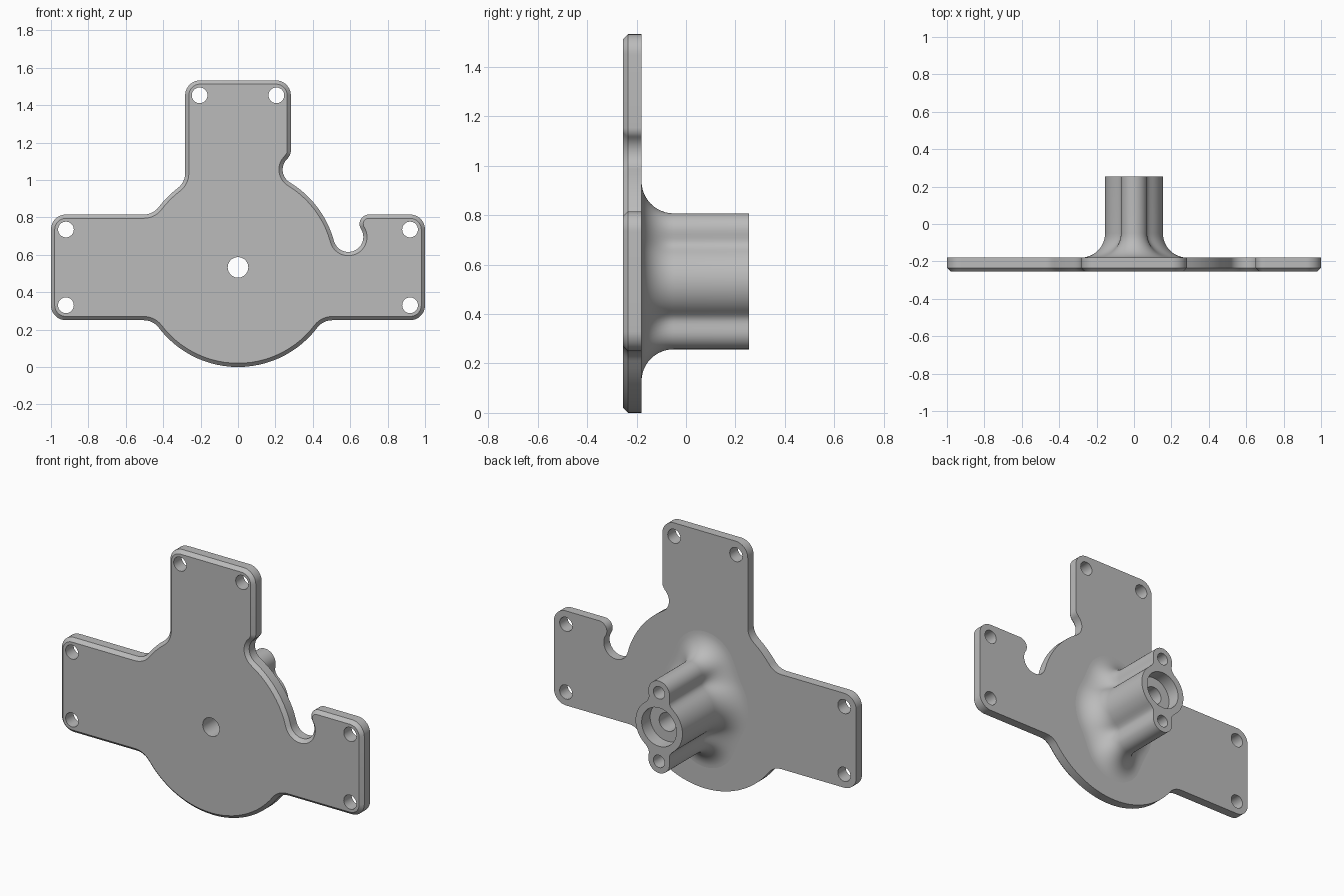
import bpy, bmesh, math
from math import sin, cos, radians, degrees, atan2, hypot, sqrt

if "Cube" in bpy.data.objects:
    bpy.data.objects.remove(bpy.data.objects["Cube"])

grey = bpy.data.materials.new("plain grey")
grey.use_nodes = True
COLOUR = (0.5, 0.5, 0.5, 1)
grey.diffuse_color = COLOUR
grey.node_tree.nodes["Principled BSDF"].inputs["Base Color"].default_value = COLOUR

CZ = 0.5325                      # height of the hub axis
R = 0.5325                       # round body of the plate
HALF = 0.2825                    # half width of each arm
FRONT, BACK, END = -0.255, -0.18, 0.255


def loft(name, rings):
    """Closed solid through rings of (x, y, z) points."""
    bm = bmesh.new()
    loops = [[bm.verts.new(p) for p in ring] for ring in rings]
    n = len(loops[0])
    for a, b in zip(loops, loops[1:]):
        for i in range(n):
            j = (i + 1) % n
            bm.faces.new((a[i], a[j], b[j], b[i]))
    bm.faces.new(loops[0][::-1])
    bm.faces.new(loops[-1])
    bmesh.ops.recalc_face_normals(bm, faces=bm.faces)
    mesh = bpy.data.meshes.new(name)
    bm.to_mesh(mesh)
    bm.free()
    mesh.materials.append(grey)
    ob = bpy.data.objects.new(name, mesh)
    bpy.context.collection.objects.link(ob)
    return ob


# Plate outline: tangent arcs, counter-clockwise, relative to the hub axis
def plate_arcs():
    corner = 0.08
    c = 1 - corner
    h = HALF - corner
    fil = 0.1
    fa = HALF + fil
    fb = sqrt((R + fil) ** 2 - fa ** 2)
    t = degrees(atan2(fa, fb))
    notch, lip = 0.08, 0.05
    # notch beside the side arm
    n1 = (0.59, 0.1625)
    a1 = degrees(atan2(n1[1], n1[0]))
    lz = HALF - lip
    lx = n1[0] + sqrt((notch + lip) ** 2 - (lz - n1[1]) ** 2)
    b1 = degrees(atan2(lz - n1[1], lx - n1[0]))
    # notch beside the top arm
    n2 = (0.3186, 0.5229)
    a2 = degrees(atan2(n2[1], n2[0]))
    return [
        (c, -h, corner, -90, 0), (c, h, corner, 0, 90),
        (lx, lz, lip, 90, 180 + b1),
        (*n1, notch, 360 + b1, 180 + a1),
        (0, 0, R, a1, a2),
        (*n2, notch, 180 + a2, 130),
        (HALF - lip, 0.6225, lip, -50, 0),
        (h, c, corner, 0, 90), (-h, c, corner, 90, 180),
        (-fa, fb, fil, 0, t - 90),
        (0, 0, R, 90 + t, 180 - t),
        (-fb, fa, fil, -t, -90),
        (-c, h, corner, 90, 180), (-c, -h, corner, 180, 270),
        (-fb, -fa, fil, 90, t),
        (0, 0, R, 180 + t, 360 - t),
        (fb, -fa, fil, 180 - t, 90),
    ]


def plate_ring(y, inset):
    pts = []
    for x, z, r, a, b in plate_arcs():
        rr = r - inset if b > a else r + inset
        n = max(4, int(abs(b - a) / (4 if r == R else 8)))
        for i in range(n + 1):
            ang = radians(a + (b - a) * i / n)
            p = (x + rr * cos(ang), y, CZ + z + rr * sin(ang))
            if not pts or math.dist(p, pts[-1]) > 0.002:
                pts.append(p)
    return pts


plate = loft("mounting_plate", [plate_ring(BACK, 0), plate_ring(FRONT + 0.02, 0),
                                plate_ring(FRONT, 0.02)])

# Hub: round body with two screw ears, blended and flared into the plate
EAR = 0.205


def hub_distance(x, z):
    a = hypot(x, z) - 0.155
    b = hypot(x, abs(z) - EAR) - 0.07
    k = 0.06
    m = max(k - abs(a - b), 0) / k
    return min(a, b) - m * m * k / 4


def hub_ring(y, grow, n=128):
    pts = []
    for i in range(n):
        t = 2 * math.pi * i / n
        oz = 0.2 * sin(t)
        dx, dz = cos(t), sin(t) ** 3
        size = hypot(dx, dz)
        lo, hi = 0, 0.6
        for _ in range(30):
            mid = (lo + hi) / 2
            if hub_distance(mid * dx / size, oz + mid * dz / size) < grow:
                lo = mid
            else:
                hi = mid
        pts.append((lo * dx / size, y, CZ + oz + lo * dz / size))
    return pts


FLARE = 0.13
rings = [hub_ring(BACK - 0.02, FLARE)]
for i in range(13):
    ang = radians(90 * i / 12)
    rings.append(hub_ring(BACK + FLARE * (1 - cos(ang)), FLARE * (1 - sin(ang))))
rings.append(hub_ring(END, 0))
hub = loft("flared_hub", rings)


# Holes
def drill(target, x, z, r, y0, y1):
    ring = lambda y: [(x + r * cos(i * math.pi / 20), y, z + r * sin(i * math.pi / 20))
                      for i in range(40)]
    cutter = loft("hole_cutter", [ring(y0), ring(y1)])
    cutter.hide_render = True
    mod = target.modifiers.new("hole", "BOOLEAN")
    mod.operation = "DIFFERENCE"
    mod.solver = "EXACT"
    mod.object = cutter
    bpy.context.view_layer.objects.active = target
    bpy.ops.object.modifier_apply(modifier=mod.name)
    bpy.data.objects.remove(cutter)


for s in (-1, 1):
    drill(plate, s * 0.205, CZ + 0.92, 0.042, -0.4, 0)
    for up in (-1, 1):
        drill(plate, s * 0.92, CZ + up * 0.2025, 0.042, -0.4, 0)
    drill(hub, 0, CZ + s * EAR, 0.037, END - 0.2, 0.4)
drill(plate, 0, CZ, 0.055, -0.4, 0)
drill(hub, 0, CZ, 0.055, -0.4, 0.4)
drill(hub, 0, CZ, 0.115, END - 0.08, 0.4)

# Smooth curves, crisp edges
for ob in (plate, hub):
    bpy.ops.object.select_all(action="DESELECT")
    ob.select_set(True)
    bpy.context.view_layer.objects.active = ob
    bpy.ops.object.shade_smooth_by_angle(angle=radians(30))
